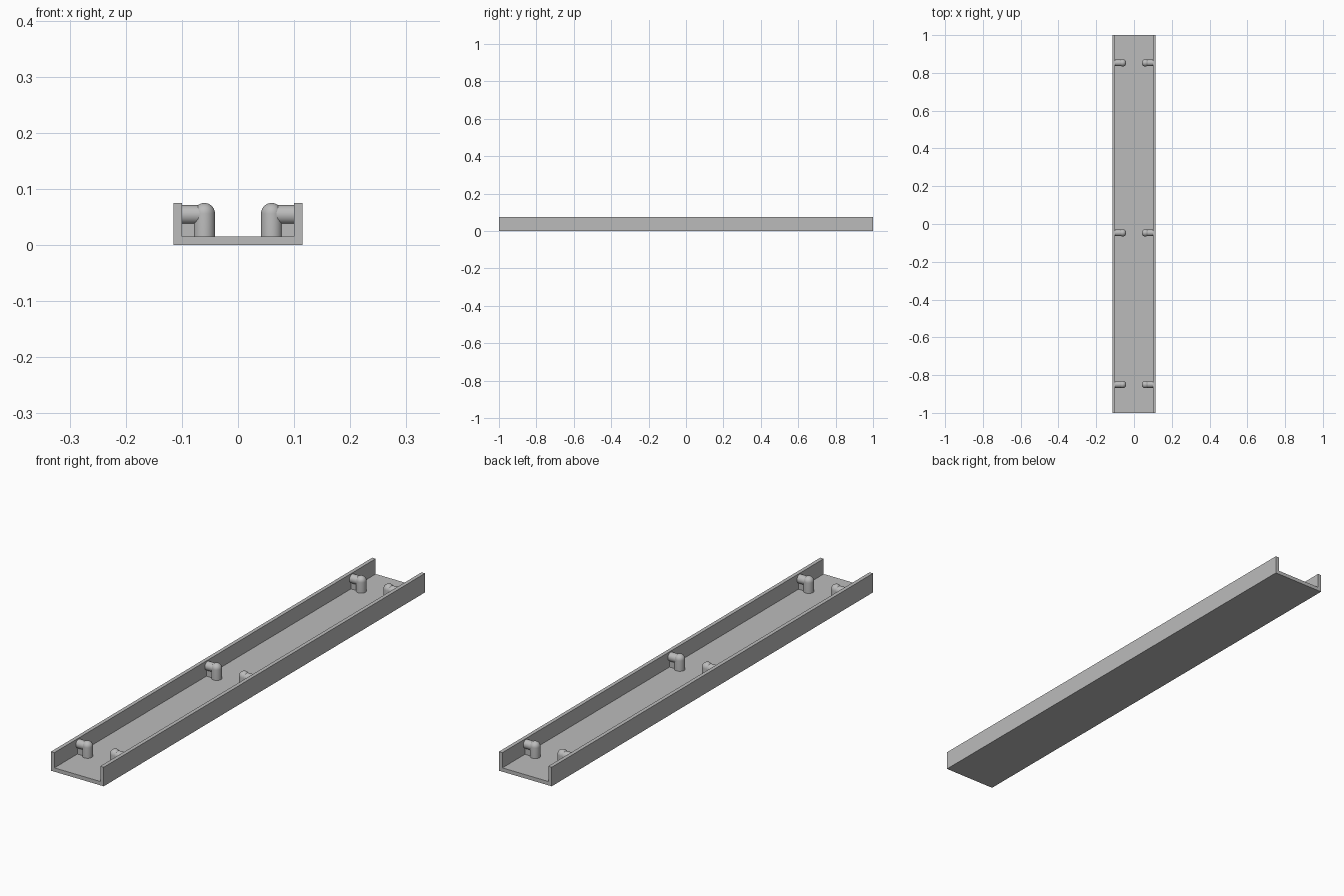
import bpy
import bmesh
from math import radians
from mathutils import Matrix, Vector

cube = bpy.data.objects.get("Cube")
if cube:
    bpy.data.objects.remove(cube)

grey = bpy.data.materials.new("mid grey")
grey.use_nodes = True
colour = (0.5, 0.5, 0.5, 1)
grey.diffuse_color = colour
grey.node_tree.nodes["Principled BSDF"].inputs["Base Color"].default_value = colour

HALF_WIDTH, HEIGHT, WALL = 0.115, 0.075, 0.015
PEG_X, PEG_RADIUS = 0.06, 0.019
DOME_Z = HEIGHT - PEG_RADIUS
ARM_Z, ARM_RADIUS = 0.054, 0.017
INNER = HALF_WIDTH - WALL


def make_object(name, bm, smooth=False):
    bmesh.ops.recalc_face_normals(bm, faces=bm.faces)
    mesh = bpy.data.meshes.new(name)
    bm.to_mesh(mesh)
    bm.free()
    mesh.materials.append(grey)
    obj = bpy.data.objects.new(name, mesh)
    bpy.context.collection.objects.link(obj)
    if smooth:
        bpy.ops.object.select_all(action="DESELECT")
        obj.select_set(True)
        bpy.context.view_layer.objects.active = obj
        bpy.ops.object.shade_smooth_by_angle(angle=radians(40))


# U-shaped channel extruded along its length
bm = bmesh.new()
right_half = [(HALF_WIDTH, 0), (HALF_WIDTH, HEIGHT), (INNER, HEIGHT), (INNER, WALL)]
outline = right_half + [(-x, z) for x, z in reversed(right_half)]
end = bm.faces.new([bm.verts.new((x, -1, z)) for x, z in outline])
# Keep the starting face so that both ends are closed
sides = bmesh.ops.extrude_face_region(bm, geom=[end], use_keep_orig=True)["geom"]
bmesh.ops.translate(bm, vec=(0, 2, 0),
                    verts=[v for v in sides if isinstance(v, bmesh.types.BMVert)])
make_object("channel", bm)


def make_peg(side, y, label):
    # Upright post with a domed top: cut a sphere in half and extrude its rim
    bm = bmesh.new()
    bmesh.ops.create_uvsphere(bm, u_segments=32, v_segments=16, radius=PEG_RADIUS)
    bmesh.ops.delete(bm, geom=[v for v in bm.verts if v.co.z < -0.001], context="VERTS")
    rim = [e for e in bm.edges if e.is_boundary]
    skirt = bmesh.ops.extrude_edge_only(bm, edges=rim)["geom"]
    bmesh.ops.translate(bm, vec=(0, 0, WALL - DOME_Z),
                        verts=[v for v in skirt if isinstance(v, bmesh.types.BMVert)])
    bmesh.ops.translate(bm, vec=(side * PEG_X, y, DOME_Z), verts=bm.verts)
    make_object(label + "_post", bm, smooth=True)

    # Round arm joining the post to the wall
    bm = bmesh.new()
    middle = Vector((side * (PEG_X + INNER) / 2, y, ARM_Z))
    bmesh.ops.create_cone(bm, cap_ends=True, segments=32, radius1=ARM_RADIUS,
                          radius2=ARM_RADIUS, depth=INNER - PEG_X,
                          matrix=Matrix.Translation(middle) @ Matrix.Rotation(radians(90), 4, "Y"))
    make_object(label + "_arm", bm, smooth=True)

    # Thin web filling the gap below the arm
    bm = bmesh.new()
    web_top = ARM_Z - ARM_RADIUS + 0.003
    size = Vector((INNER - PEG_X, 0.014, web_top - WALL))
    middle.z = (web_top + WALL) / 2
    bmesh.ops.create_cube(bm, size=1,
                          matrix=Matrix.Translation(middle) @ Matrix.Diagonal(size.to_4d()))
    make_object(label + "_web", bm)


for side, side_name in ((1, "left"), (-1, "right")):
    for y, place in ((-0.85, "front"), (-0.047, "middle"), (0.853, "back")):
        make_peg(side, y, side_name + "_" + place)
